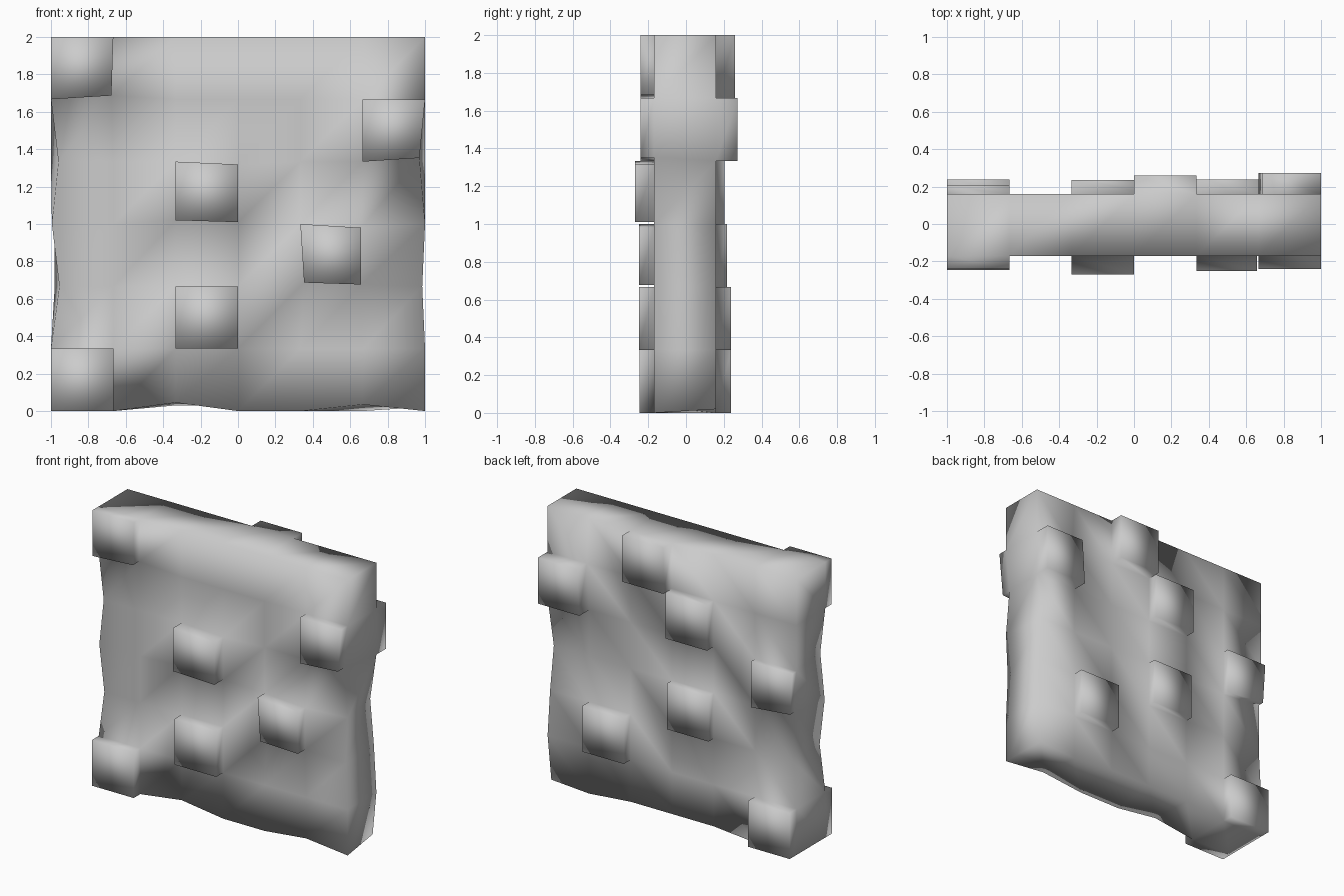
import bpy
import bmesh

if "Cube" in bpy.data.objects:
    bpy.data.objects.remove(bpy.data.objects["Cube"])

N = 6
STEP = 2 / N
FRONT, BACK = -0.17, 0.16

# Small irregularities of the stone: (column, row) -> (dx, dz)
front_shift = {(0, 4): (0.04, 0), (0, 2): (0.045, 0), (0, 3): (0.005, 0),
               (6, 4): (-0.03, 0.02), (6, 2): (-0.015, 0),
               (2, 0): (0, 0.045), (5, 0): (0, 0.035), (1, 5): (-0.01, 0.02),
               (3, 4): (0, -0.015), (2, 3): (0, 0.02), (3, 3): (0, 0.01),
               (5, 3): (-0.01, -0.02), (4, 2): (0.02, 0.02), (5, 2): (-0.01, 0.01)}
back_shift = {(6, 3): (-0.05, 0), (6, 2): (-0.02, 0), (6, 0): (-0.03, 0.02),
              (4, 0): (0, 0.03), (3, 0): (0, 0.03), (2, 0): (0, 0.03),
              (0, 3): (0.02, 0.03), (5, 5): (0.02, 0), (0, 2): (0.02, 0)}

# Raised stones: (column, row) -> outer y
front_stones = {(0, 5): -0.24, (5, 4): -0.24, (2, 3): -0.27,
                (4, 2): -0.25, (2, 1): -0.25, (0, 0): -0.245}
back_stones = {(3, 5): 0.26, (5, 4): 0.272, (2, 4): 0.235, (0, 3): 0.205,
               (2, 2): 0.217, (4, 1): 0.237, (0, 0): 0.238}

bm = bmesh.new()


def sheet(y, shift):
    """Grid of vertices for one side of the wall."""
    grid = {}
    for i in range(N + 1):
        for k in range(N + 1):
            dx, dz = shift.get((i, k), (0, 0))
            grid[i, k] = bm.verts.new((-1 + i * STEP + dx, y, k * STEP + dz))
    return grid


def cells(g):
    return {(i, k): bm.faces.new((g[i, k], g[i + 1, k], g[i + 1, k + 1], g[i, k + 1]))
            for i in range(N) for k in range(N)}


# Wall slab
fv, bv = sheet(FRONT, front_shift), sheet(BACK, back_shift)
ff, bf = cells(fv), cells(bv)
for n in range(N):
    for a, b in (((n, 0), (n + 1, 0)), ((n, N), (n + 1, N)),
                 ((0, n), (0, n + 1)), ((N, n), (N, n + 1))):
        bm.faces.new((fv[a], fv[b], bv[b], bv[a]))
bmesh.ops.recalc_face_normals(bm, faces=bm.faces[:])

# Raised stones pulled out of single cells
for faces, stones in ((ff, front_stones), (bf, back_stones)):
    for cell, y in stones.items():
        res = bmesh.ops.extrude_discrete_faces(bm, faces=[faces[cell]])
        for v in res["faces"][0].verts:
            v.co.y = y

bmesh.ops.recalc_face_normals(bm, faces=bm.faces[:])
for f in bm.faces:
    f.smooth = True
mesh = bpy.data.meshes.new("stone_wall")
bm.to_mesh(mesh)
bm.free()
wall = bpy.data.objects.new("stone_wall", mesh)
bpy.context.collection.objects.link(wall)
